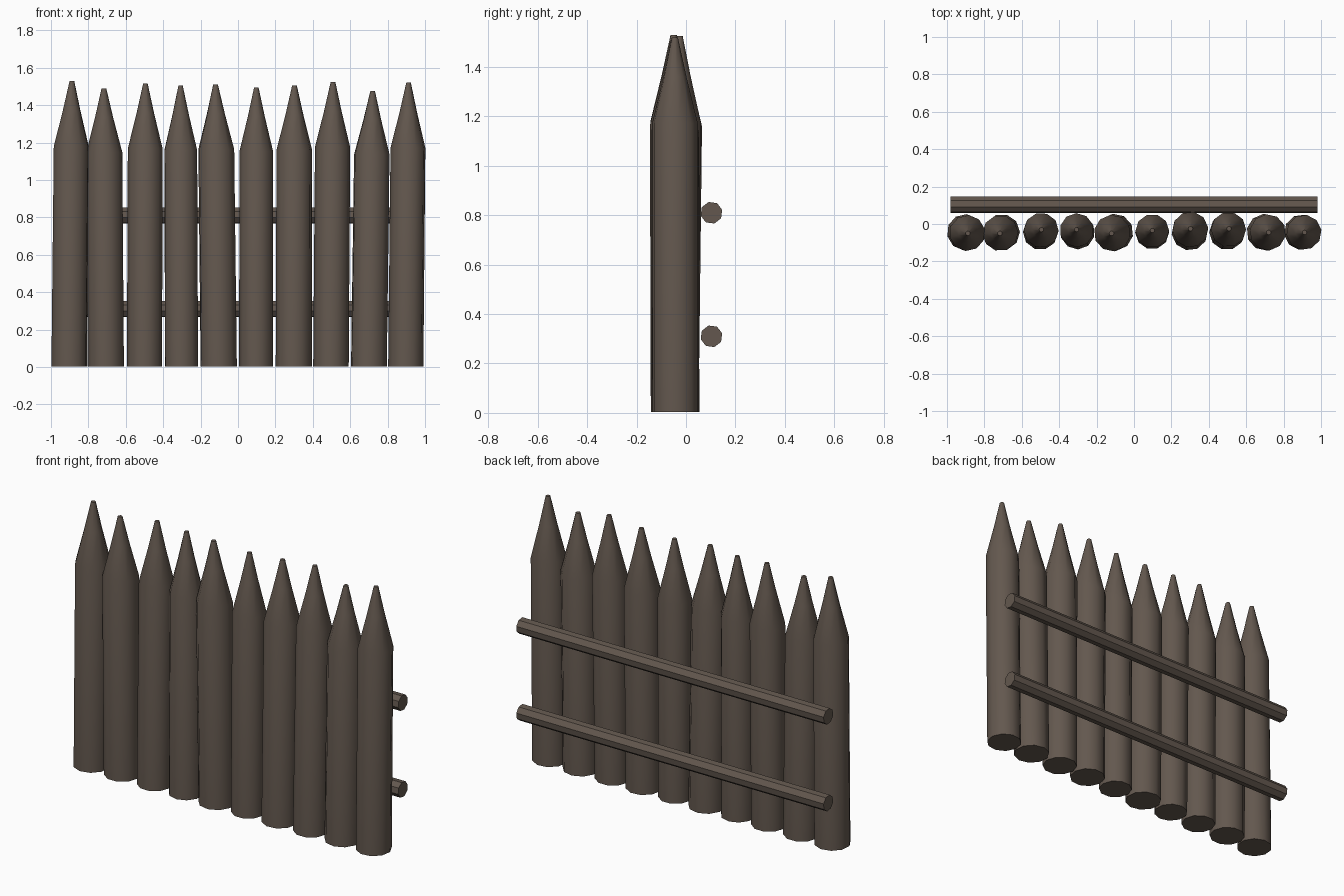
import bpy, bmesh, math, random
from mathutils import Vector

if "Cube" in bpy.data.objects:
    bpy.data.objects.remove(bpy.data.objects["Cube"])
random.seed(4)

wood = bpy.data.materials.new("weathered_brown_wood")
wood.use_nodes = True
colour = (0.125, 0.097, 0.077, 1)
wood.diffuse_color = colour
wood.node_tree.nodes["Principled BSDF"].inputs["Base Color"].default_value = colour


def loft(name, rings, sides, turn, u, v, smooth):
    """Skin a row of (centre, radius) rings lying in the plane of u and v."""
    bm = bmesh.new()
    loops = []
    for centre, radius in rings:
        angles = [turn + math.tau * i / sides for i in range(sides)]
        loops.append([bm.verts.new(centre + radius * (u * math.cos(a) + v * math.sin(a)))
                      for a in angles])
    for low, high in zip(loops, loops[1:]):
        for i in range(sides):
            j = (i + 1) % sides
            bm.faces.new((low[i], low[j], high[j], high[i]))
    bm.faces.new(loops[0][::-1])
    bm.faces.new(loops[-1])
    bmesh.ops.recalc_face_normals(bm, faces=bm.faces)
    mesh = bpy.data.meshes.new(name)
    bm.to_mesh(mesh)
    bm.free()
    mesh.materials.append(wood)
    obj = bpy.data.objects.new(name, mesh)
    bpy.context.collection.objects.link(obj)
    if smooth:
        bpy.ops.object.select_all(action='DESELECT')
        obj.select_set(True)
        bpy.context.view_layer.objects.active = obj
        bpy.ops.object.shade_smooth_by_angle(angle=math.radians(40))


X, Y, Z = Vector((1, 0, 0)), Vector((0, 1, 0)), Vector((0, 0, 1))

# Sharpened stakes: base x, tip x, tip y, height, radius
stakes = [
    (-0.903, -0.888, -0.050, 1.53, 0.097),
    (-0.707, -0.717, -0.050, 1.49, 0.097),
    (-0.500, -0.495, -0.030, 1.515, 0.094),
    (-0.302, -0.307, -0.030, 1.505, 0.092),
    (-0.103, -0.120, -0.050, 1.51, 0.099),
    (0.097, 0.098, -0.035, 1.495, 0.091),
    (0.298, 0.302, -0.025, 1.505, 0.097),
    (0.497, 0.508, -0.025, 1.525, 0.095),
    (0.700, 0.720, -0.045, 1.475, 0.098),
    (0.897, 0.912, -0.045, 1.52, 0.095),
]
# Height fraction and radius fraction along a stake
profile = [(0, 1), (0.77, 0.99), (0.895, 0.5), (1, 0.13)]
for n, (bx, tx, ty, height, radius) in enumerate(stakes, 1):
    base, tip = Vector((bx, -0.044, 0.003)), Vector((tx, ty, height))
    rings = [(base.lerp(tip, h), radius * r) for h, r in profile]
    loft(f"stake_{n}", rings, 10, random.uniform(0, math.tau), X, Y, True)

# Round rails behind the stakes
for name, z in (("lower_rail", 0.31), ("upper_rail", 0.81)):
    ends = [(Vector((x, 0.103, z)), 0.045) for x in (-0.98, 0.98)]
    loft(name, ends, 8, math.radians(15), Y, Z, False)
